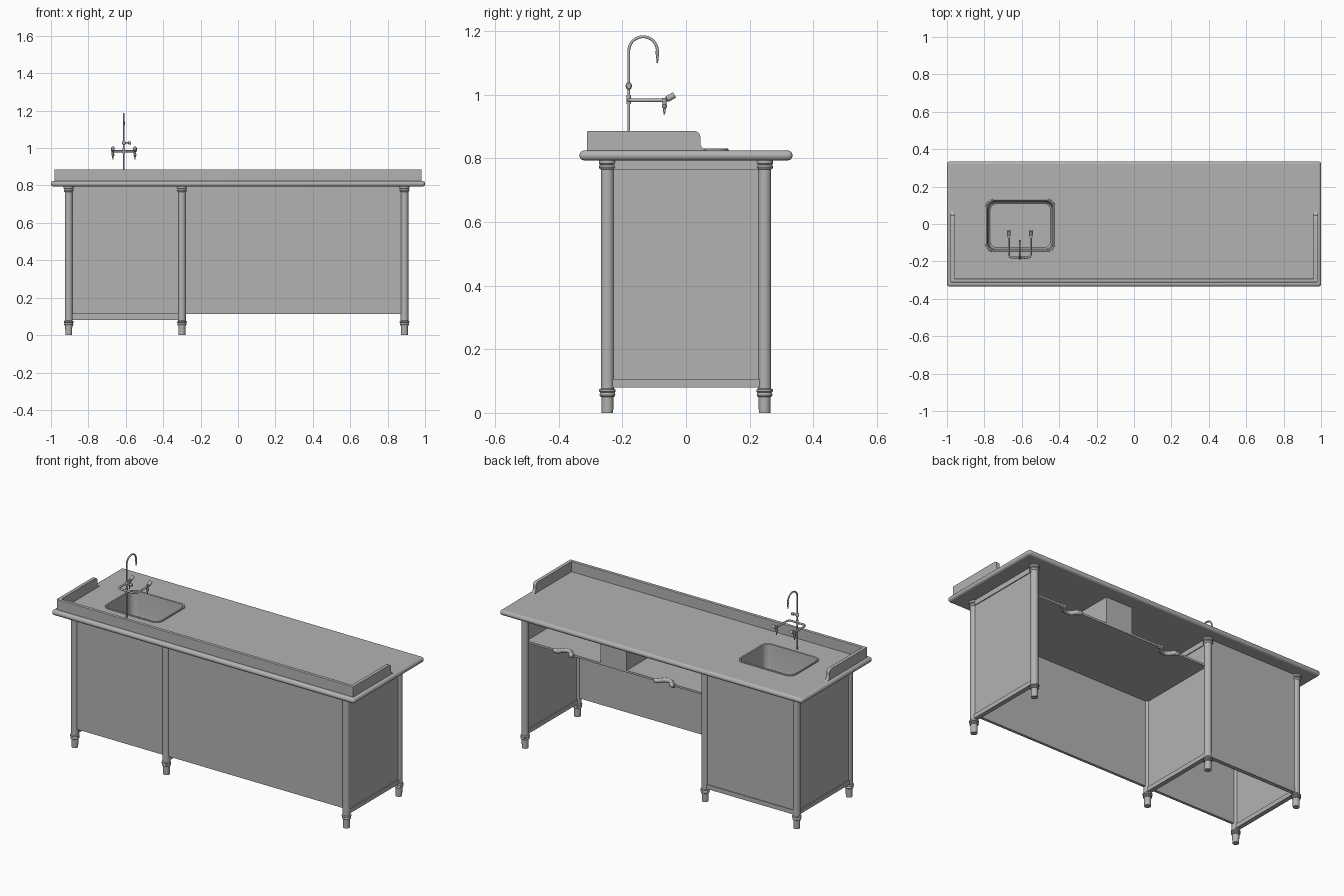
import bpy, bmesh, math
from mathutils import Vector

if "Cube" in bpy.data.objects:
    bpy.data.objects.remove(bpy.data.objects["Cube"])

LEG_X, LEG_Y = (-0.905, -0.3, 0.89), 0.247

# one mid-grey finish for every part
grey = bpy.data.materials.new("grey_finish")
grey.diffuse_color = (0.45, 0.45, 0.45, 1)
grey.use_nodes = True
grey.node_tree.nodes["Principled BSDF"].inputs["Base Color"].default_value = grey.diffuse_color


def finish(name, bm, smooth=True):
    bmesh.ops.recalc_face_normals(bm, faces=bm.faces)
    me = bpy.data.meshes.new(name)
    bm.to_mesh(me)
    bm.free()
    me.materials.append(grey)
    ob = bpy.data.objects.new(name, me)
    bpy.context.collection.objects.link(ob)
    if smooth:
        bpy.ops.object.select_all(action='DESELECT')
        ob.select_set(True)
        bpy.context.view_layer.objects.active = ob
        bpy.ops.object.shade_smooth_by_angle(angle=math.radians(35))
    return ob


def box(name, x, y, z, bevel=0, segs=3):
    bm = bmesh.new()
    bmesh.ops.create_cube(bm, size=1)
    for v in bm.verts:
        v.co = [(r[0] + r[1]) / 2 + c * (r[1] - r[0]) for r, c in zip((x, y, z), v.co)]
    if bevel:
        bmesh.ops.bevel(bm, geom=bm.edges[:], offset=bevel, segments=segs,
                        profile=0.5, affect='EDGES')
    ob = finish(name, bm, bool(bevel))
    for p in ob.data.polygons:      # keep the large faces flat
        if max(abs(c) for c in p.normal) > 0.999:
            p.use_smooth = False
    return ob


def loft(name, rings, cap_start=True, cap_end=True, smooth=True):
    bm = bmesh.new()
    vs = [[bm.verts.new(p) for p in r] for r in rings]
    n = len(vs[0])
    for a, b in zip(vs, vs[1:]):
        for i in range(n):
            bm.faces.new((a[i], a[(i + 1) % n], b[(i + 1) % n], b[i]))
    if cap_start:
        bm.faces.new(vs[0])
    if cap_end:
        bm.faces.new(vs[-1])
    return finish(name, bm, smooth)


def lathe(name, x, y, profile, n=20, smooth=True):
    return loft(name, [[(x + r * math.cos(2 * math.pi * i / n),
                         y + r * math.sin(2 * math.pi * i / n), z)
                        for i in range(n)] for r, z in profile], smooth=smooth)


def tube(name, pts, radii, n=12):
    # sweep a circle along a planar path
    pts = [Vector(p) for p in pts]
    if not isinstance(radii, (list, tuple)):
        radii = [radii] * len(pts)
    tang = [(pts[min(i + 1, len(pts) - 1)] - pts[max(i - 1, 0)]).normalized()
            for i in range(len(pts))]
    side = tang[0].orthogonal().normalized()
    rings = []
    for p, t, r in zip(pts, tang, radii):
        side = (side - t * side.dot(t)).normalized()
        up = t.cross(side)
        rings.append([p + r * (math.cos(a) * side + math.sin(a) * up)
                      for a in (2 * math.pi * i / n for i in range(n))])
    return loft(name, rings)


def subtract(ob, cutter):
    cutter.hide_render = True
    cutter.hide_set(True)
    mod = ob.modifiers.new("cut", 'BOOLEAN')
    mod.object, mod.operation, mod.solver = cutter, 'DIFFERENCE', 'EXACT'


def round_rect(x0, x1, y0, y1, r, z, n=6):
    out = []
    for cx, cy, a0 in ((x1 - r, y1 - r, 0), (x0 + r, y1 - r, 90),
                       (x0 + r, y0 + r, 180), (x1 - r, y0 + r, 270)):
        for i in range(n + 1):
            a = math.radians(a0 + 90 * i / n)
            out.append((cx + r * math.cos(a), cy + r * math.sin(a), z))
    return out


# worktop with rounded edge and sink opening
SINK = (-0.784, -0.431, -0.141, 0.124)
top = box("worktop", (-1, 1), (-0.335, 0.335), (0.794, 0.825), 0.0145, 4)
subtract(top, loft("sink_cutter", [round_rect(*SINK, 0.04, z) for z in (0.7, 0.9)], smooth=False))


# sink basin with raised rim
def sink_ring(inset, z):
    x0, x1, y0, y1 = SINK
    return round_rect(x0 + inset, x1 - inset, y0 + inset, y1 - inset, 0.04 - inset * 0.4, z)


loft("sink_basin", [sink_ring(i, z) for i, z in
                    ((-0.010, 0.823), (-0.009, 0.830), (-0.005, 0.832), (0.001, 0.829),
                     (0.002, 0.815), (0.004, 0.70), (0.007, 0.683), (0.015, 0.676))],
     cap_start=False)

# upstand along the front and both ends
box("front_upstand", (-0.98, 0.98), (-0.312, -0.292), (0.82, 0.886), 0.003, 2)
prof = [(-0.31, 0.82), (-0.31, 0.886)]
prof += [(0.027 + 0.018 * math.sin(a), 0.868 + 0.018 * math.cos(a))
         for a in (math.radians(15 * i) for i in range(7))]
prof += [(0.07 - 0.025 * math.cos(a), 0.85 - 0.025 * math.sin(a))
         for a in (math.radians(18 * i) for i in range(6))]
prof += [(0.07, 0.82)]
for name, x in (("left", -0.98), ("right", 0.96)):
    loft(name + "_upstand", [[(x + d, y, z) for y, z in prof] for d in (0, 0.02)])

# six turned legs
leg_profile = [(0.018, 0), (0.019, 0.05), (0.023, 0.052), (0.025, 0.057), (0.023, 0.062),
               (0.022, 0.064), (0.026, 0.067), (0.026, 0.073), (0.021, 0.077), (0.021, 0.765),
               (0.025, 0.768), (0.027, 0.773), (0.025, 0.778), (0.023, 0.780),
               (0.027, 0.784), (0.027, 0.795)]
for i, x in enumerate(LEG_X):
    for name, s in (("front", -1), ("back", 1)):
        lathe(f"{name}_leg_{i + 1}", x, s * LEG_Y, leg_profile)

# end panels and cabinet side, each with top and bottom rails
for name, x in zip(("left", "divider", "right"), LEG_X):
    box(name + "_panel", (x - 0.008, x + 0.008), (-LEG_Y, LEG_Y), (0.10, 0.795))
    for rail, z in (("bottom", (0.08, 0.106)), ("top", (0.764, 0.795))):
        box(f"{name}_{rail}_rail", (x - 0.013, x + 0.013), (-LEG_Y, LEG_Y), z)

# cabinet back, open underneath
box("cabinet_back_panel", (LEG_X[0], LEG_X[1]), (LEG_Y - 0.008, LEG_Y + 0.008), (0.10, 0.795))
box("cabinet_back_rail", (LEG_X[0], LEG_X[1]), (LEG_Y - 0.012, LEG_Y + 0.012), (0.08, 0.106))

# full-width front panel, shelf and central block
box("front_panel", (LEG_X[0], LEG_X[2]), (-LEG_Y - 0.008, -LEG_Y + 0.008), (0.112, 0.795))
shelf = box("shelf", (LEG_X[1], LEG_X[2]), (-LEG_Y, 0.245), (0.626, 0.638))
box("shelf_block", (0.22, 0.395), (-0.24, 0.245), (0.635, 0.795))

# curved finger pulls notched into the shelf edge
for i, x in enumerate((-0.03, 0.635)):
    arc = [(x - 0.038 * math.cos(a), 0.245 - 0.038 * math.sin(a), 0.63)
           for a in (math.pi * k / 12 for k in range(13))]
    subtract(shelf, lathe(f"pull_cutter_{i + 1}", x, 0.245, [(0.038, 0.6), (0.038, 0.66)],
                          24, smooth=False))
    tube(f"shelf_pull_{i + 1}", [(x - 0.065, 0.245, 0.63), (x - 0.046, 0.245, 0.63)] + arc[1:-1]
         + [(x + 0.046, 0.245, 0.63), (x + 0.065, 0.245, 0.63)], 0.013)

# gooseneck tap
TX, TY = -0.61, -0.18
arch = [(TX, TY + 0.045 - 0.045 * math.cos(a), 1.138 + 0.045 * math.sin(a))
        for a in (math.pi * k / 16 for k in range(17))]
tube("tap_gooseneck", [(TX, TY, 0.82)] + arch, 0.0045)
lathe("tap_spout", TX, TY + 0.09, [(0.002, 1.10), (0.005, 1.127), (0.0055, 1.13), (0.005, 1.142)], 12)
lathe("tap_hub", TX, TY, [(0.007, 0.972), (0.007, 0.999)], 12)
lathe("tap_valve", TX, TY, [(0.005, 1.017), (0.009, 1.022), (0.010, 1.028), (0.009, 1.034), (0.005, 1.039)], 12)
tube("tap_valve_lever", [(TX, TY, 1.028), (TX + 0.022, TY, 1.028), (TX + 0.024, TY, 1.028),
                         (TX + 0.038, TY, 1.028)], [0.005, 0.005, 0.008, 0.008])

# side outlets on a forked pipe
fork = []
for s in (-1, 1):
    side = [(TX + s * 0.059, -0.068, 0.983), (TX + s * 0.059, TY + 0.016, 0.983),
            (TX + s * 0.054, TY + 0.005, 0.983), (TX + s * 0.043, TY, 0.983)]
    fork += side if s < 0 else side[::-1]
tube("tap_fork", fork, 0.0055)
for name, s in (("left", -1), ("right", 1)):
    x = TX + s * 0.059
    lathe(name + "_outlet", x, -0.068,
          [(0.002, 0.938), (0.005, 0.958), (0.008, 0.961), (0.008, 0.968), (0.006, 0.97), (0.008, 0.99)], 12)
    tube(name + "_outlet_handle", [(x, -0.07, 0.983), (x, -0.062, 0.985), (x, -0.059, 0.987),
                                   (x, -0.036, 1.0)], [0.006, 0.006, 0.010, 0.010])
